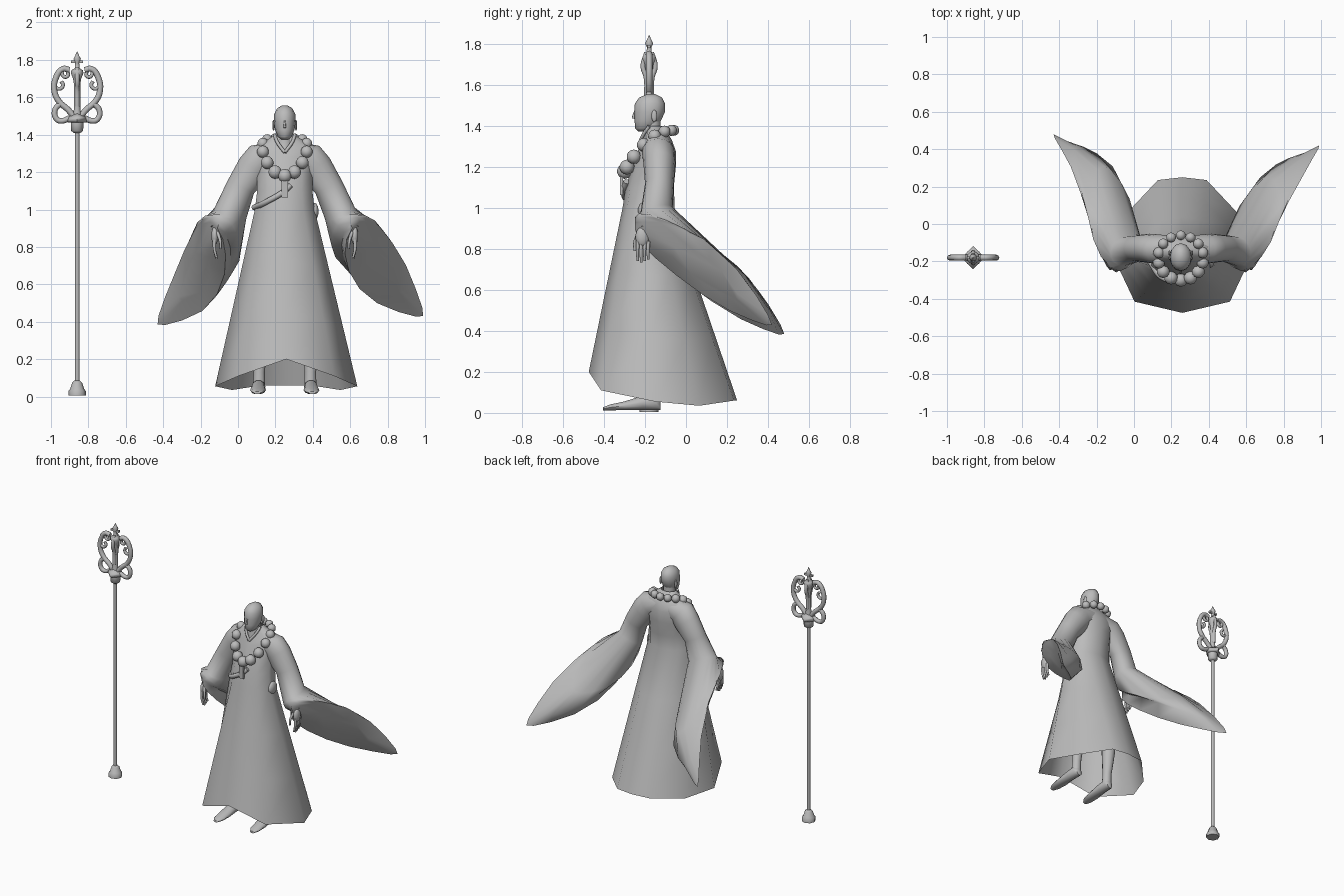
import bpy, bmesh
from math import sin, cos, pi
from mathutils import Vector, Matrix

cube = bpy.data.objects.get("Cube")
if cube:
    bpy.data.objects.remove(cube, do_unlink=True)

GREY = (0.5, 0.5, 0.5, 1)
grey = bpy.data.materials.new("plain_grey")
grey.use_nodes = True
grey.diffuse_color = GREY
grey.node_tree.nodes["Principled BSDF"].inputs["Base Color"].default_value = GREY

BODY = Vector((0.25, 0, 0))
STAFF = Vector((-0.86, -0.18, 0))
solids = []


def link(name, data, origin):
    ob = bpy.data.objects.new(name, data)
    ob.location = origin
    data.materials.append(grey)
    bpy.context.collection.objects.link(ob)
    return ob


def finish(name, bm, origin):
    bmesh.ops.recalc_face_normals(bm, faces=bm.faces)
    me = bpy.data.meshes.new(name)
    bm.to_mesh(me)
    bm.free()
    solids.append(link(name, me, origin))


def loft(name, rings, origin=BODY, start=False, end=False):
    """Skin a list of equal closed rings."""
    bm = bmesh.new()
    rows = [[bm.verts.new(p) for p in ring] for ring in rings]
    n = len(rows[0])
    for a, b in zip(rows, rows[1:]):
        for i in range(n):
            j = (i + 1) % n
            bm.faces.new((a[i], a[j], b[j], b[i]))
    if start:
        bm.faces.new(rows[0])
    if end:
        bm.faces.new(rows[-1])
    finish(name, bm, origin)


def oval(x, y, z, rx, ry, n=12):
    return [Vector((x + rx * sin(2 * pi * i / n), y - ry * cos(2 * pi * i / n), z)) for i in range(n)]


def ball(name, centre, size, origin=BODY, u=10, v=7):
    bm = bmesh.new()
    m = Matrix.Translation(centre) @ Matrix.Diagonal((*size, 1))
    bmesh.ops.create_uvsphere(bm, u_segments=u, v_segments=v, radius=1, matrix=m)
    finish(name, bm, origin)


def box(name, centre, size, origin=BODY):
    bm = bmesh.new()
    m = Matrix.Translation(centre) @ Matrix.Diagonal((*size, 1))
    bmesh.ops.create_cube(bm, size=1, matrix=m)
    finish(name, bm, origin)


def tube(name, points, radius, origin=BODY, tip=1.0):
    cu = bpy.data.curves.new(name, "CURVE")
    cu.dimensions = "3D"
    cu.bevel_depth, cu.bevel_resolution, cu.resolution_u = radius, 2, 5
    cu.use_fill_caps = True
    sp = cu.splines.new("BEZIER")
    sp.bezier_points.add(len(points) - 1)
    for i, (bp, p) in enumerate(zip(sp.bezier_points, points)):
        bp.co = p
        bp.handle_left_type = bp.handle_right_type = "AUTO"
        bp.radius = 1 + (tip - 1) * i / (len(points) - 1)
    link(name, cu, origin)


# Robe: uneven hem, straight skirt, waist, chest and shoulders
half = [(0, -.475, .2), (.255, -.415, .11), (.38, -.15, .055), (.29, .065, .035), (.13, .235, .06), (0, .25, .06)]
hem = [Vector(p) for p in half] + [Vector((-x, y, z)) for x, y, z in half[-2:0:-1]]
hem = [p + Vector((.008, 0, 0)) for p in hem]


def torso_ring(z, front, back, rx):
    return oval(0, (front + back) / 2, z, rx, (back - front) / 2, len(hem))


waist = torso_ring(1.0, -.31, -.07, .168)
robe = [hem] + [[a.lerp(b, t) for a, b in zip(hem, waist)] for t in (.33, .66)] + [waist]
for ring in ((1.1, -.295, -.06, .155), (1.2, -.265, -.05, .155), (1.28, -.235, -.05, .175),
             (1.335, -.21, -.07, .175), (1.365, -.2, -.09, .11), (1.4, -.195, -.115, .055)):
    robe.append(torso_ring(*ring))
loft("robe", robe)

# Lapels, sash and knot
for side, s in (("left", 1), ("right", -1)):
    tube(side + "_lapel", [(s * .055, -.18, 1.4), (s * .04, -.208, 1.36), (0, -.23, 1.305)], .009)
tube("sash_band", [(-.165, -.2, 1.01), (-.1, -.285, 1.04), (0, -.3, 1.1), (.03, -.29, 1.13)], .016)
box("sash_tail", (0, -.315, 1.115), (.034, .014, .1))
ball("sash_knot", (.16, -.19, .99), (.022, .045, .045))

# Head with neck, nose, mouth and ears
loft("head", [oval(0, *r) for r in (
    (-.205, 1.375, .02, .028), (-.2, 1.39, .037, .048), (-.187, 1.425, .052, .064), (-.178, 1.47, .059, .075),
    (-.176, 1.51, .057, .074), (-.173, 1.54, .042, .056), (-.17, 1.557, .014, .02))], start=True, end=True)
loft("neck", [oval(0, -.165, z, r, r) for z, r in ((1.33, .05), (1.38, .04), (1.44, .042))])
tube("nose", [(0, -.249, 1.475), (0, -.255, 1.455), (0, -.258, 1.437)], .004, tip=1.8)
tube("mouth", [(-.014, -.238, 1.408), (0, -.243, 1.409), (.014, -.238, 1.408)], .004)
for side, s in (("left", 1), ("right", -1)):
    ball(side + "_ear", (s * .06, -.155, 1.45), (.007, .014, .03))

# Prayer bead necklace, larger towards the front
BEADS = 14
for i in range(BEADS):
    t = 2 * pi * i / BEADS
    front = (1 + cos(t)) / 2
    r = .027 + .01 * front
    ball("bead", (.12 * sin(t), -.18 - .12 * cos(t), 1.38 - .2 * front ** 2.1), (r, r, r))

# Wide sleeves: centre, across axis, long axis, bend and tip taper of every section
SECTIONS = [
    ((.04, -.14, 1.29), (.01, 0, .075), (0, .075, 0), (0, 0, 0), 0),
    ((.125, -.135, 1.27), (.06, 0, .07), (0, .08, 0), (0, 0, 0), 0),
    ((.165, -.13, 1.22), (.075, 0, .055), (0, .078, 0), (0, 0, 0), 0),
    ((.235, -.13, 1.12), (.07, 0, .035), (0, .07, 0), (0, 0, 0), 0),
    ((.295, -.145, .98), (.08, 0, .03), (-.01, .08, .02), (0, 0, 0), 0),
    ((.395, 0, .82), (.125, 0, .075), (.075, .25, -.135), (0, 0, 0), .3),
    ((.485, .055, .73), (.1, -.03, .1), (.135, .305, -.2), (-.03, .06, .02), .4),
    ((.55, .085, .665), (.09, .02, .12), (.19, .335, -.235), (-.06, .02, .03), .55),
]
# Shallow front panel that closes the hanging part of the sleeve
PANEL_CENTRE = Vector((.515, .1, .685))


def sleeve(name, s, sway):
    rings = []
    for *axes, taper in SECTIONS:
        c, u, v, b = map(Vector, axes)
        angles = [2 * pi * i / 16 for i in range(16)]
        rings.append([c + u * cos(a) * (1 - taper * max(0, sin(a)) ** 2) + v * sin(a) + b * cos(a) ** 2
                      for a in angles])
    rings.append([PANEL_CENTRE.lerp(p, .5) for p in rings[-1]])
    for ring in rings:
        for p in ring:
            p += Vector(sway) * min(1, max(0, (p.y + .2) / .45)) * (p.z < 1)
            p.x *= s
    loft(name, rings, end=True)


sleeve("left_sleeve", 1, (0, 0, 0))
sleeve("right_sleeve", -1, (-.06, .06, -.045))

# Hands, legs and shoes
for side, s in (("left", 1), ("right", -1)):
    tube(side + "_forearm", [(s * .33, -.15, 1.0), (s * .37, -.21, .9)], .026)
    ball(side + "_palm", (s * .374, -.213, .86), (.02, .034, .05))
    for k in range(4):
        y = -.235 + .017 * k
        tube(side + "_finger", [(s * .375, y, .84), (s * .376, y - .002, .79),
                                (s * .365, y, .735 + .008 * abs(k - 1))], .0105, tip=.6)
    tube(side + "_thumb", [(s * .36, -.23, .88), (s * .345, -.25, .83), (s * .342, -.25, .79)], .01, tip=.6)
    x = s * .137
    loft(side + "_leg", [oval(x, y, z, r, r, 10) for y, z, r in (
        (-.16, .05, .034), (-.155, .13, .032), (-.14, .3, .048), (-.15, .5, .05), (-.16, .8, .06))], end=True)
    loft(side + "_shoe", [[Vector((x + s * .002 * k + w * cos(a), y, .012 + h * (.5 + .5 * sin(a))))
                           for a in [2 * pi * i / 10 for i in range(10)]]
                          for k, (y, w, h) in enumerate(((-.125, .022, .05), (-.15, .036, .08), (-.21, .036, .075),
                                                         (-.3, .042, .045), (-.37, .036, .03), (-.405, .016, .016)))],
         start=True, end=True)


# Staff: pole, foot and head
def turned(name, profile, n=12):
    loft(name, [oval(0, 0, z, r, r, n) for z, r in profile], STAFF, True, True)


turned("staff_pole", [(.05, .012), (1.45, .012)])
turned("staff_foot", [(.005, .046), (.03, .046), (.04, .038), (.075, .026), (.085, .015)], 8)
turned("staff_collar", [(1.41, .018), (1.42, .032), (1.46, .034), (1.475, .034)])
turned("staff_crown", [(1.465, .05), (1.475, .062), (1.49, .062), (1.505, .035), (1.515, .02)], 4)
turned("staff_spindle", [(1.5, .024), (1.54, .017), (1.67, .017), (1.7, .022), (1.73, .034), (1.745, .03),
                         (1.755, .013), (1.785, .011), (1.805, .02), (1.82, .012), (1.845, .001)])
box("staff_crosspiece", (0, 0, 1.79), (.065, .014, .014), STAFF)

# Staff scrollwork, mirrored on both sides
for s in (1, -1):
    scrolls = (
        ("staff_hoop", [(.04, 1.745), (.075, 1.752), (.115, 1.7), (.121, 1.63), (.095, 1.575), (.05, 1.535), (.02, 1.5)], .016),
        ("staff_lower_scroll", [(.085, 1.57), (.119, 1.53), (.108, 1.482), (.08, 1.474), (.04, 1.49)], .015),
        ("staff_curl", [(.122, 1.66), (.095, 1.645), (.075, 1.665), (.085, 1.685)], .01),
        ("staff_top_curl", [(.085, 1.745), (.07, 1.71), (.05, 1.715), (.05, 1.735)], .01))
    for name, path, r in scrolls:
        tube(name, [(s * x, 0, z) for x, z in path], r, STAFF)
    tube("staff_side_fin", [(0, s * y, z) for y, z in ((.012, 1.55), (.015, 1.64), (.03, 1.69), (.012, 1.76))], .012, STAFF)

# Smooth shading with sharp edges kept
bpy.ops.object.select_all(action="DESELECT")
for ob in solids:
    ob.select_set(True)
bpy.context.view_layer.objects.active = solids[0]
bpy.ops.object.shade_smooth_by_angle(angle=1.1)
